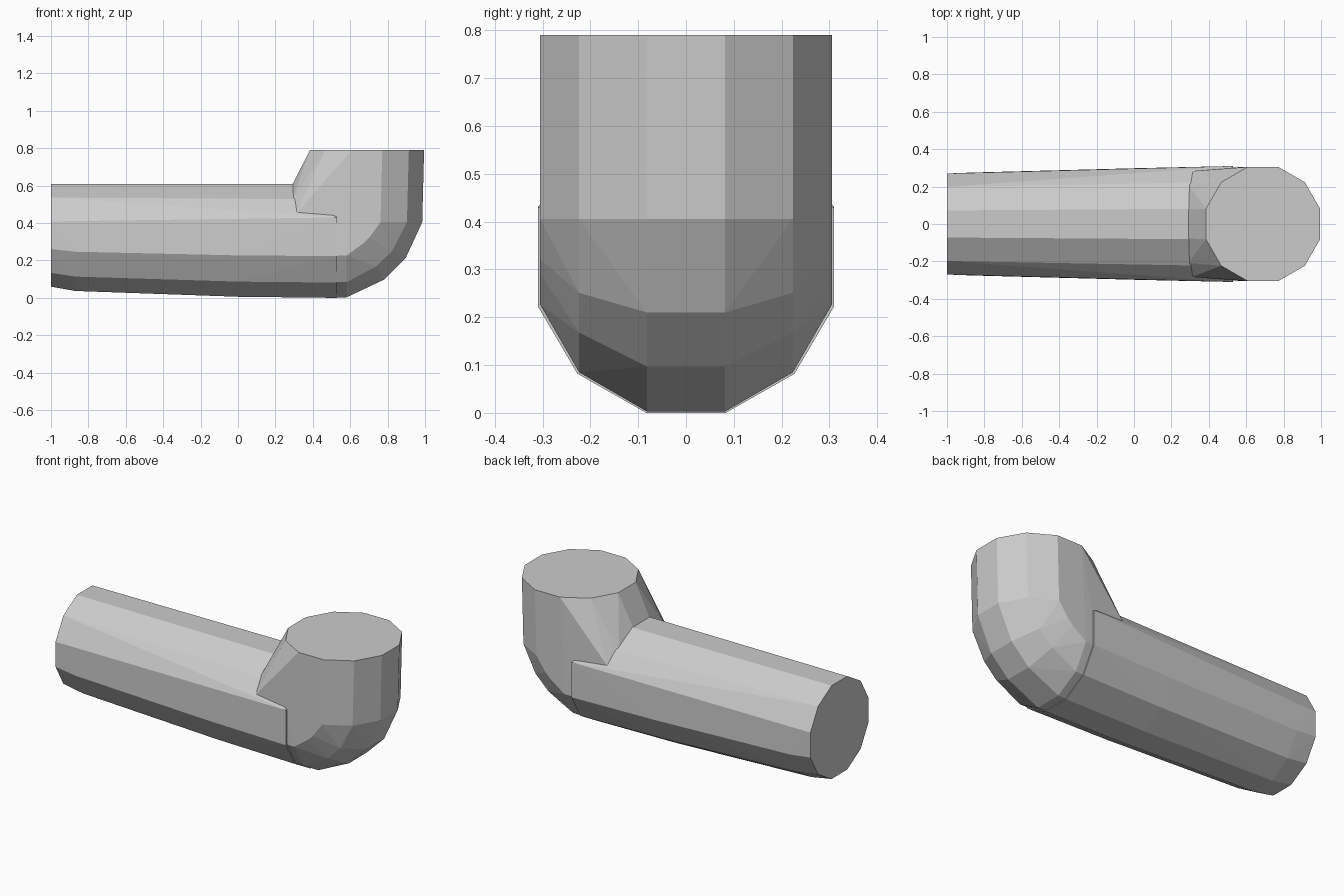
import bpy, bmesh
from math import sin, cos, pi

if "Cube" in bpy.data.objects:
    bpy.data.objects.remove(bpy.data.objects["Cube"])

N = 12
ANGLES = [2 * pi * (i + 0.5) / N for i in range(N)]
K = 1 / cos(pi / N)          # makes the flats reach the full half width


def hull_part(name, points):
    """Flat-shaded convex solid around a set of section points."""
    bm = bmesh.new()
    for p in points:
        bm.verts.new(p)
    bmesh.ops.remove_doubles(bm, verts=bm.verts, dist=0.002)
    res = bmesh.ops.convex_hull(bm, input=bm.verts)
    junk = [v for v in bm.verts if not v.link_faces]
    bmesh.ops.delete(bm, geom=junk, context='VERTS')
    bmesh.ops.recalc_face_normals(bm, faces=bm.faces)
    me = bpy.data.meshes.new(name)
    bm.to_mesh(me)
    bm.free()
    ob = bpy.data.objects.new(name, me)
    bpy.context.collection.objects.link(ob)
    return ob


def section(x, half_width, z_low, z_high):
    """Twelve-sided pipe section across the x axis."""
    c, h = (z_low + z_high) / 2, (z_high - z_low) / 2
    return [(x, half_width * K * sin(a), c + h * K * cos(a)) for a in ANGLES]


# Horizontal pipe: tapered, its upper half stops earlier inside the elbow
pipe = section(-1, 0.27, 0.06, 0.61)
pipe += [p for p in section(-0.87, 0.275, 0.037, 0.61) if p[2] < 0.3]
pipe += [p for p in section(0.0, 0.298, 0.006, 0.61) if p[2] < 0.3]
pipe += [p for p in section(0.31, 0.303, 0.0, 0.61) if p[2] > 0.37]
pipe += [p for p in section(0.53, 0.31, 0.0, 0.61) if p[2] < 0.4]
pipe += [(0.53, s * 0.31, 0.43) for s in (-1, 1)]
hull_part("horizontal_pipe", pipe)

# Elbow: round top opening, bend following an outer profile, slanted inner throat
R = 0.305
elbow = [(0.69 + R * K * sin(a), R * K * cos(a), 0.79) for a in ANGLES]
elbow = [(min(x, 0.998), y, z) for x, y, z in elbow]
elbow += [p for p in section(0.29, 0.285, 0.0, 0.605) if p[2] > 0.42]
elbow += [(0.31, s * 0.283, 0.45) for s in (-1, 1)]
elbow += [p for p in section(0.53, 0.302, 0.003, 0.61) if p[2] < 0.4]
# outer profile point and the tilt of its section (0 = facing down)
for x, z, tilt in [(0.58, 0.003, 0), (0.78, 0.097, pi / 6),
                   (0.895, 0.21, pi / 3), (0.985, 0.405, pi / 2)]:
    for a in ANGLES:
        if cos(a) > -0.01:
            depth = R * (1 - min(1, K * cos(a)))
            elbow.append((x - depth * sin(tilt), R * min(1, K * sin(abs(a))) if sin(a) > 0
                          else R * max(-1, K * sin(a)), z + depth * cos(tilt)))
hull_part("elbow", elbow)
